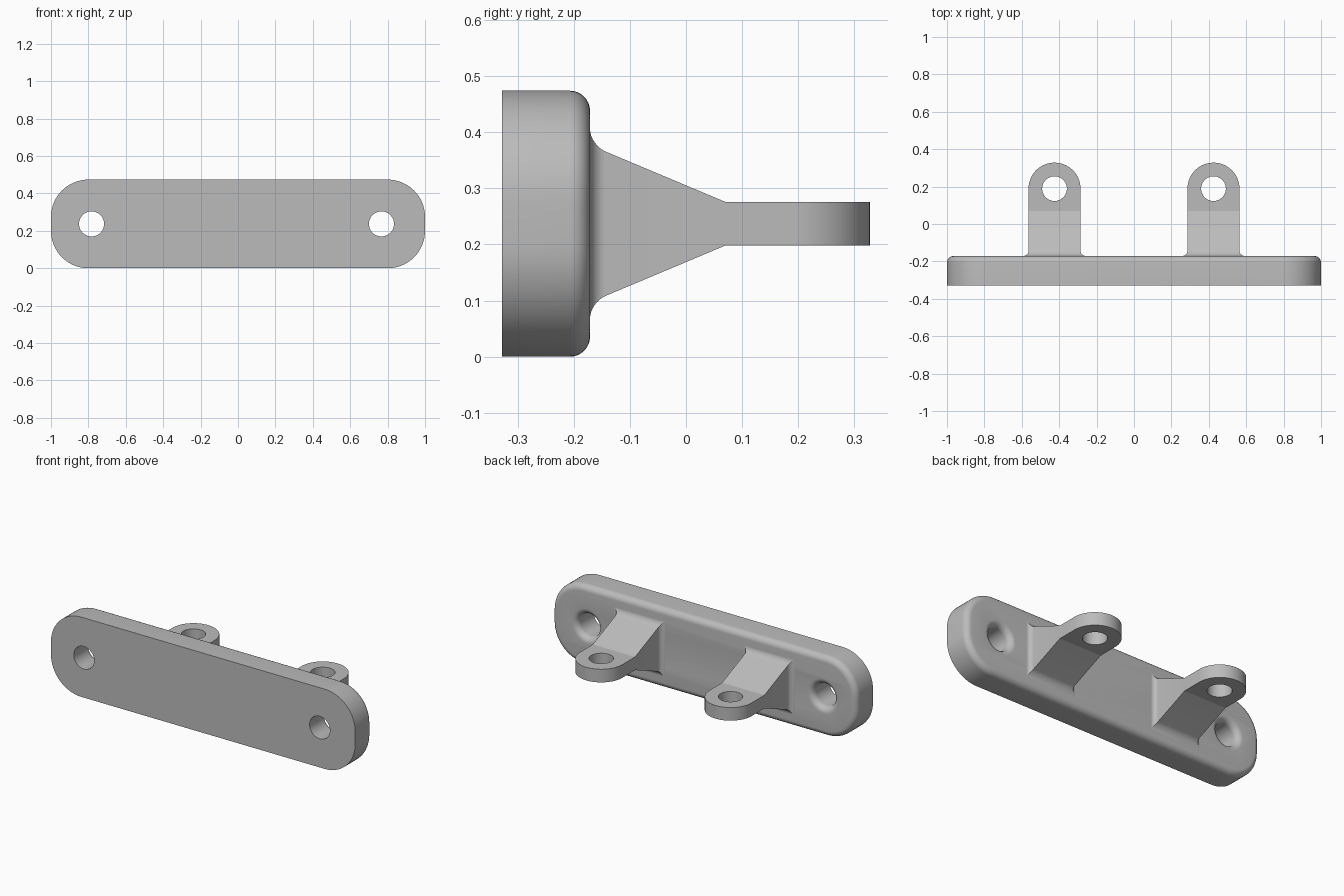
import bpy, bmesh
from math import sin, cos, pi, radians

cube = bpy.data.objects.get("Cube")
if cube:
    bpy.data.objects.remove(cube)

grey = bpy.data.materials.new("plain grey")
grey.use_nodes = True
COLOUR = (0.5, 0.5, 0.5, 1)
grey.diffuse_color = COLOUR
grey.node_tree.nodes["Principled BSDF"].inputs["Base Color"].default_value = COLOUR

FRONT, BACK, MID_Z = -0.328, -0.171, 0.237
FILLET = 0.036


def loft(name, rings):
    """Skin a list of equal closed rings and cap both ends."""
    bm = bmesh.new()
    loops = [[bm.verts.new(p) for p in ring] for ring in rings]
    for a, b in zip(loops, loops[1:]):
        for i in range(len(a)):
            j = (i + 1) % len(a)
            bm.faces.new((a[i], a[j], b[j], b[i]))
    bm.faces.new(loops[0])
    bm.faces.new(loops[-1])
    bmesh.ops.remove_doubles(bm, verts=bm.verts, dist=1e-5)
    bmesh.ops.recalc_face_normals(bm, faces=bm.faces)
    mesh = bpy.data.meshes.new(name)
    bm.to_mesh(mesh)
    bm.free()
    mesh.materials.append(grey)
    ob = bpy.data.objects.new(name, mesh)
    bpy.context.collection.objects.link(ob)
    return ob


def cut(ob, cutter):
    mod = ob.modifiers.new("hole", "BOOLEAN")
    mod.operation, mod.solver, mod.object = "DIFFERENCE", "EXACT", cutter
    bpy.context.view_layer.objects.active = ob
    bpy.ops.object.modifier_apply(modifier=mod.name)
    bpy.data.objects.remove(cutter)


def smooth(ob):
    bpy.ops.object.select_all(action="DESELECT")
    ob.select_set(True)
    bpy.context.view_layer.objects.active = ob
    bpy.ops.object.shade_smooth_by_angle(angle=radians(20))


def plate_ring(y, inset, radius=0.2, steps=16):
    """Rounded rectangle in the xz plane."""
    r = radius - inset
    ring = []
    for quarter, (sx, sz) in enumerate([(1, 1), (-1, 1), (-1, -1), (1, -1)]):
        for i in range(steps + 1):
            a = (quarter + i / steps) * pi / 2
            ring.append((sx * (1 - radius) + r * cos(a), y,
                         MID_Z + sz * (MID_Z - radius) + r * sin(a)))
    return ring


def circle(x, y, r, n=48):
    return [(x + r * cos(2 * pi * i / n), y, MID_Z + r * sin(2 * pi * i / n)) for i in range(n)]


# Back plate with a rounded rear edge
arc = [i / 8 * pi / 2 for i in range(9)]
plate = loft("back_plate", [plate_ring(FRONT, 0)] + [
    plate_ring(BACK - FILLET * (1 - sin(a)), FILLET * (1 - cos(a))) for a in arc])

# Screw holes flaring out at the rear
for x in (-0.783, 0.767):
    rings = [circle(x, FRONT - 0.1, 0.067)]
    rings += [circle(x, BACK - FILLET * (1 - sin(a)), 0.067 + FILLET * (1 - cos(a))) for a in arc]
    rings.append(circle(x, BACK + 0.05, 0.067 + FILLET))
    cut(plate, loft("screw_cutter", rings))
smooth(plate)

# Lugs: filleted root, tapering neck and round eye
HALF, THICK, EYE_Y, NECK_Y, ROOT = 0.139, 0.039, 0.189, 0.07, 0.028


def lug_ring(x, y, half, flare=0):
    h = THICK + max(0, NECK_Y - y) * 0.42 + flare
    w = half + flare
    return [(x + sx * w, y, MID_Z + sz * h) for sx, sz in [(-1, -1), (1, -1), (1, 1), (-1, 1)]]


for side, x in (("left", 0.425), ("right", -0.425)):
    rings = [lug_ring(x, BACK - 0.01, HALF, ROOT)]
    rings += [lug_ring(x, BACK + ROOT * (1 - cos(a)), HALF, ROOT * (1 - sin(a))) for a in arc]
    rings.append(lug_ring(x, NECK_Y, HALF))
    for i in range(25):
        a = i / 24 * pi / 2
        rings.append(lug_ring(x, EYE_Y + HALF * sin(a), HALF * cos(a)))
    lug = loft(side + "_lug", rings)
    bpy.ops.mesh.primitive_cylinder_add(vertices=48, radius=0.066, depth=0.4,
                                        location=(x, EYE_Y, MID_Z))
    cut(lug, bpy.context.object)
    smooth(lug)
